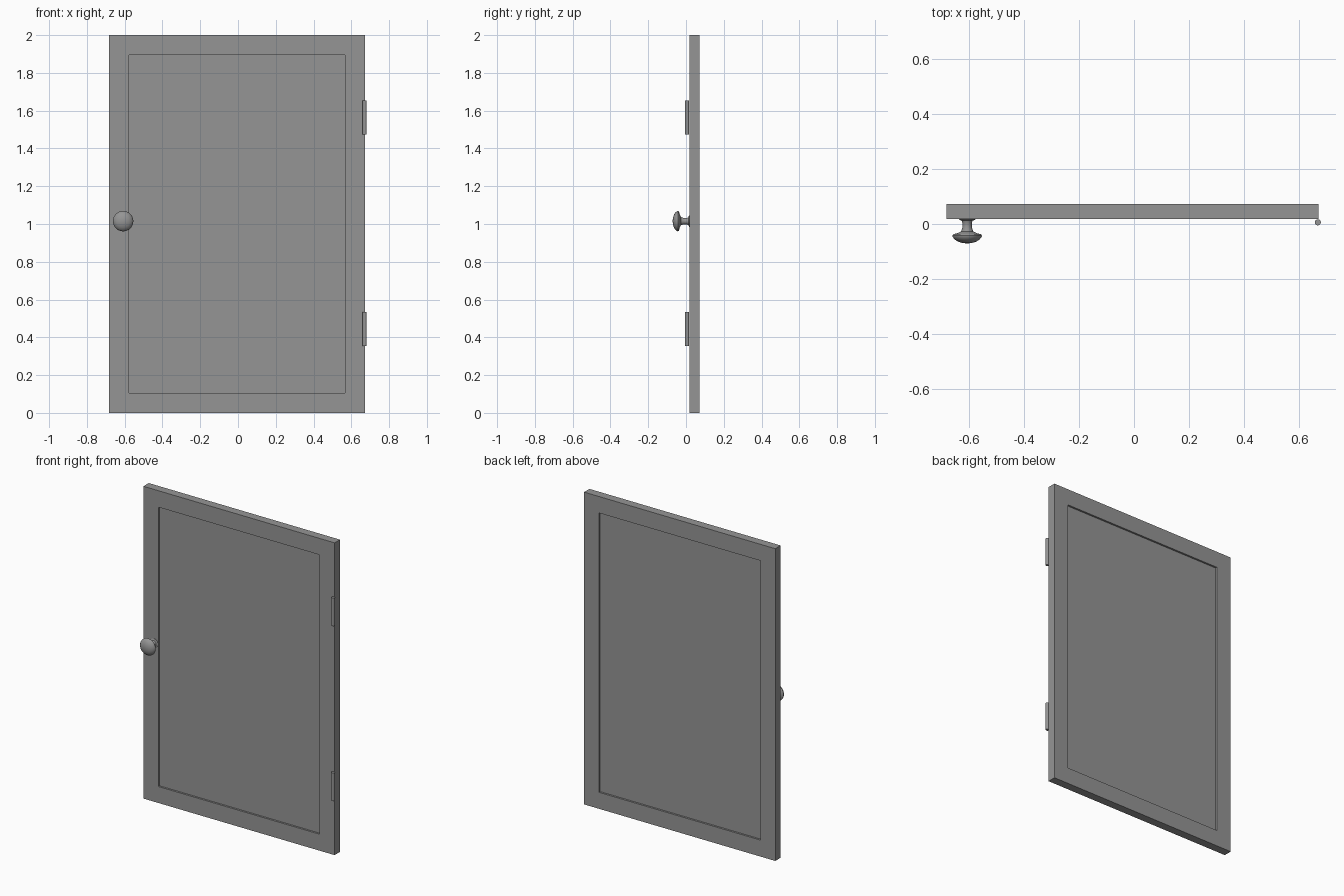
import bpy, bmesh, math
from mathutils import Matrix, Vector

cube = bpy.data.objects.get("Cube")
if cube:
    bpy.data.objects.remove(cube, do_unlink=True)

grey = bpy.data.materials.new("grey")
grey.use_nodes = True
grey.diffuse_color = (0.3, 0.3, 0.3, 1)
grey.node_tree.nodes["Principled BSDF"].inputs["Base Color"].default_value = (0.3, 0.3, 0.3, 1)


def add_object(name, bm, smooth=False):
    bmesh.ops.recalc_face_normals(bm, faces=bm.faces)
    mesh = bpy.data.meshes.new(name)
    bm.to_mesh(mesh)
    bm.free()
    mesh.materials.append(grey)
    obj = bpy.data.objects.new(name, mesh)
    bpy.context.collection.objects.link(obj)
    if smooth:
        bpy.ops.object.select_all(action='DESELECT')
        obj.select_set(True)
        bpy.context.view_layer.objects.active = obj
        bpy.ops.object.shade_smooth_by_angle(angle=math.radians(40))
    return obj


# Door slab with a recessed panel on both sides
LEFT, RIGHT, FRONT, BACK, HEIGHT = -0.683, 0.672, 0.018, 0.072, 2.0
FRAME, RECESS = 0.149, 0.012
bm = bmesh.new()
size = Vector((RIGHT - LEFT, BACK - FRONT, HEIGHT))
centre = Vector((LEFT + RIGHT, FRONT + BACK, HEIGHT)) / 2
bmesh.ops.create_cube(bm, size=1, matrix=Matrix.Translation(centre) @ Matrix.Diagonal(size.to_4d()))
bm.normal_update()
for face in [f for f in bm.faces if abs(f.normal.y) > 0.9]:
    inward = -face.normal.copy()
    bmesh.ops.inset_region(bm, faces=[face], thickness=FRAME)
    panel = bmesh.ops.extrude_discrete_faces(bm, faces=[face])["faces"][0]
    bmesh.ops.translate(bm, verts=panel.verts, vec=inward * RECESS)
add_object("door_panel", bm)

# Turned knob: radius and y position along its axis
profile = [(0.030, 0.019), (0.030, 0.016), (0.020, 0.012), (0.017, 0.004),
           (0.017, -0.012), (0.022, -0.027), (0.034, -0.033), (0.050, -0.037),
           (0.054, -0.042), (0.053, -0.047), (0.046, -0.056), (0.034, -0.064),
           (0.018, -0.069), (0, -0.071)]
bm = bmesh.new()
verts = [bm.verts.new((r, y, 0)) for r, y in profile]
edges = [bm.edges.new(pair) for pair in zip(verts, verts[1:])]
bmesh.ops.spin(bm, geom=verts + edges, cent=(0, 0, 0), axis=(0, 1, 0),
               angle=math.tau, steps=32, use_duplicate=False)
bmesh.ops.remove_doubles(bm, verts=bm.verts, dist=0.0001)
knob = add_object("knob", bm, smooth=True)
knob.location = (-0.608, 0, 1.015)

# Hinge barrels
for name, z in (("lower_hinge", 0.445), ("upper_hinge", 1.565)):
    bm = bmesh.new()
    bmesh.ops.create_cone(bm, cap_ends=True, segments=24, radius1=0.011, radius2=0.011, depth=0.18)
    hinge = add_object(name, bm, smooth=True)
    hinge.location = (0.670, 0.006, z)
